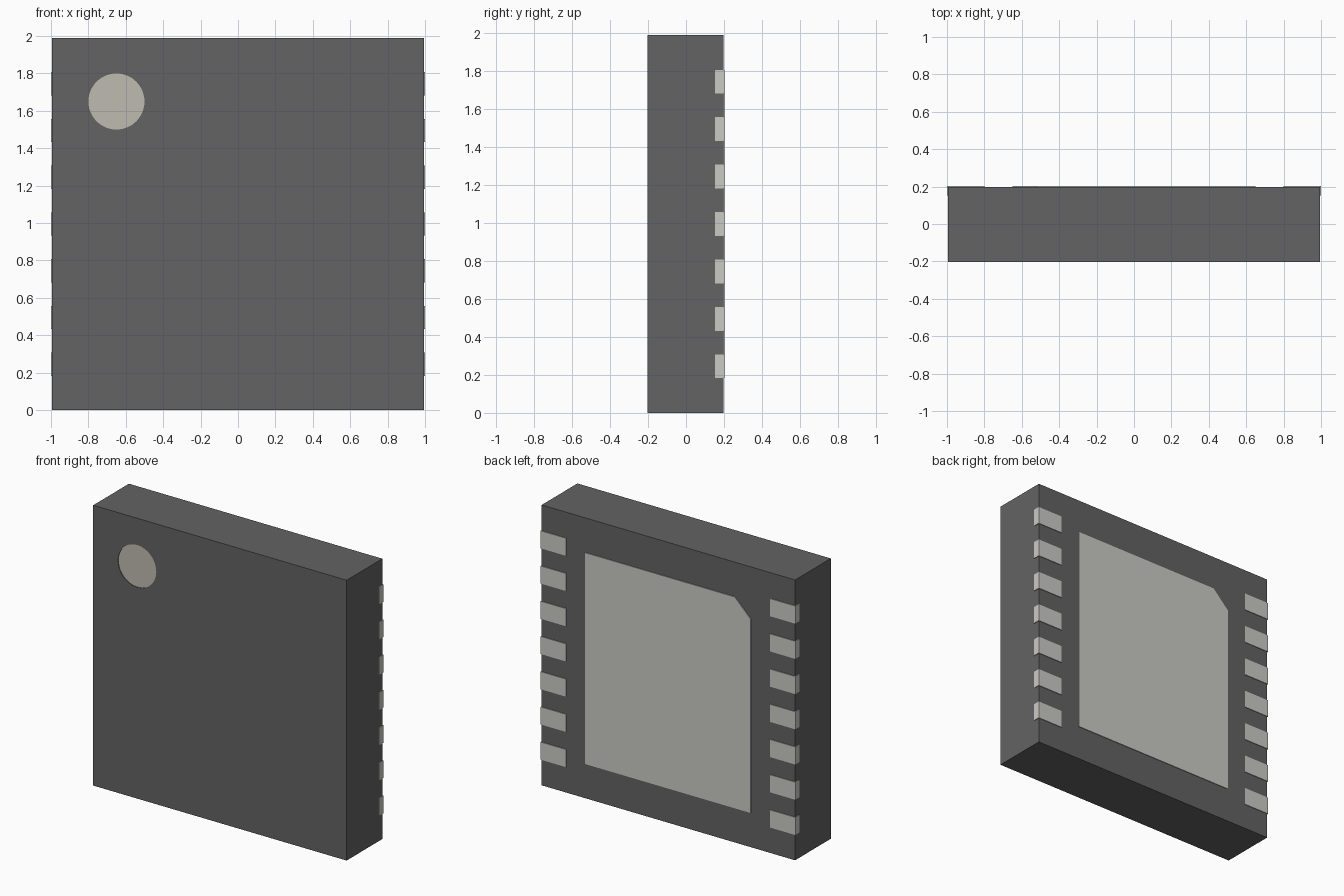
import bpy, bmesh, math

if "Cube" in bpy.data.objects:
    bpy.data.objects.remove(bpy.data.objects["Cube"])

BACK, FRONT = 0.1975, -0.2025   # body faces along y
PROUD = 0.2025                  # outer face of the metal contacts


def material(name, rgb):
    m = bpy.data.materials.new(name)
    m.diffuse_color = (*rgb, 1)
    m.use_nodes = True
    m.node_tree.nodes["Principled BSDF"].inputs["Base Color"].default_value = m.diffuse_color
    return m


def finish(bm, name, mat):
    bmesh.ops.recalc_face_normals(bm, faces=bm.faces)
    me = bpy.data.meshes.new(name)
    bm.to_mesh(me)
    bm.free()
    ob = bpy.data.objects.new(name, me)
    bpy.context.collection.objects.link(ob)
    if mat:
        me.materials.append(mat)
    return ob


def prism(name, outline, y0, y1, mat):
    """Extrude an x/z outline from y0 to y1."""
    bm = bmesh.new()
    face = bm.faces.new([bm.verts.new((x, y0, z)) for x, z in outline])
    new = bmesh.ops.extrude_face_region(bm, geom=[face])["geom"]
    verts = [v for v in new if isinstance(v, bmesh.types.BMVert)]
    bmesh.ops.translate(bm, verts=verts, vec=(0, y1 - y0, 0))
    return finish(bm, name, mat)


def rect(x0, x1, z0, z1):
    return [(x0, z0), (x1, z0), (x1, z1), (x0, z1)]


def circle(cx, cz, r, n=48):
    return [(cx + r * math.cos(2 * math.pi * i / n),
             cz + r * math.sin(2 * math.pi * i / n)) for i in range(n)]


plastic = material("dark_plastic", (0.125, 0.125, 0.125))
metal = material("contact_metal", (0.6, 0.595, 0.56))
paint = material("marker_paint", (0.52, 0.5, 0.44))

# Body with a shallow round recess in the front
body = prism("body", rect(-0.995, 0.995, 0, 1.99), FRONT, BACK, plastic)
dot = circle(-0.65, 1.65, 0.15)
cutter = prism("recess_cutter", dot, FRONT - 0.05, FRONT + 0.005, plastic)
cutter.hide_render = True
cutter.hide_set(True)
cut = body.modifiers.new("recess", "BOOLEAN")
cut.object = cutter
cut.operation = "DIFFERENCE"
cut.solver = "EXACT"

# Orientation marker lining the recess floor
prism("orientation_marker", circle(-0.65, 1.65, 0.15), FRONT + 0.004, FRONT + 0.02, paint).location.y = -0.0005

# Thermal pad on the back, one corner clipped
prism("thermal_pad", [(-0.65, 0.245), (0.65, 0.245), (0.65, 1.745),
                      (-0.525, 1.745), (-0.65, 1.62)], 0.155, PROUD, metal)

# Seven contacts along each side edge
for side, label in ((-1, "left"), (1, "right")):
    for i in range(7):
        z = 0.245 + 0.25 * i
        prism(f"{label}_contact_{i + 1}",
              rect(side * 0.8, side * 1.0, z - 0.0625, z + 0.0625),
              0.1525, PROUD, metal)
